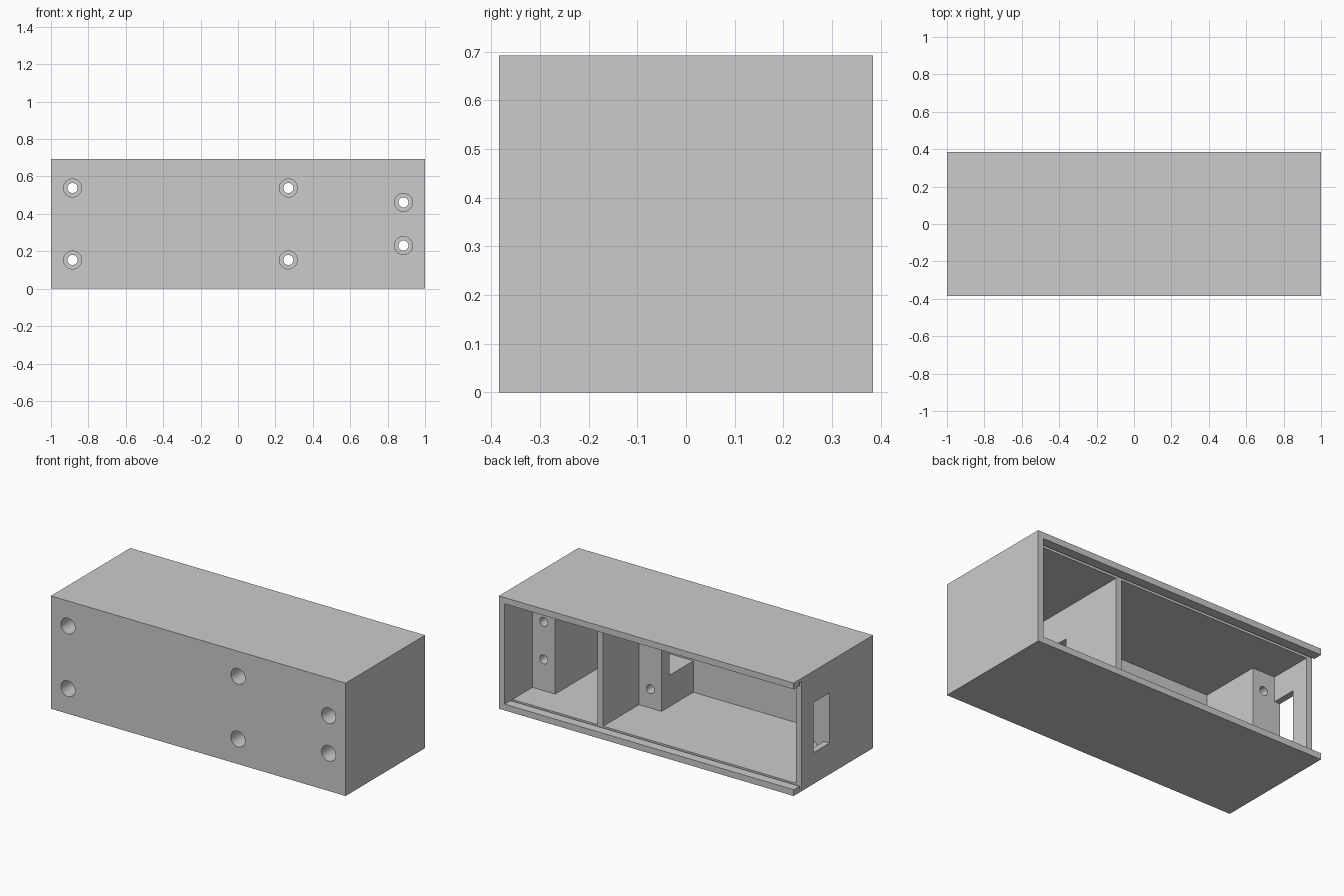
import bpy, math

if "Cube" in bpy.data.objects:
    bpy.data.objects.remove(bpy.data.objects["Cube"])

U = 2 / 104                      # one design step; the case is 104 x 40 x 36 steps
grey = bpy.data.materials.new("mid_grey")
grey.diffuse_color = (0.6, 0.6, 0.6, 1)
grey.use_nodes = True
grey.node_tree.nodes["Principled BSDF"].inputs["Base Color"].default_value = grey.diffuse_color


def pos(x, y, z):
    """Steps from the left, front, bottom corner to scene units."""
    return ((x - 52) * U, (y - 20) * U, z * U)


def box(name, lo, hi):
    a, b = pos(*lo), pos(*hi)
    bpy.ops.mesh.primitive_cube_add(size=1, location=[(p + q) / 2 for p, q in zip(a, b)])
    ob = bpy.context.object
    ob.name = name
    ob.scale = [q - p for p, q in zip(a, b)]
    bpy.ops.object.transform_apply(location=True, rotation=True, scale=True)
    ob.data.materials.append(grey)
    return ob


def rod(name, x, z, y0, y1, r):
    bpy.ops.mesh.primitive_cylinder_add(vertices=32, radius=r * U, depth=(y1 - y0) * U,
                                        location=pos(x, (y0 + y1) / 2, z),
                                        rotation=(math.pi / 2, 0, 0))
    ob = bpy.context.object
    ob.name = name
    bpy.ops.object.transform_apply(location=True, rotation=True, scale=True)
    ob.data.materials.append(grey)
    return ob


def combine(target, tool, op):
    mod = target.modifiers.new(tool.name, 'BOOLEAN')
    mod.operation, mod.object, mod.solver = op, tool, 'EXACT'
    bpy.context.view_layer.objects.active = target
    bpy.ops.object.modifier_apply(modifier=mod.name)
    bpy.data.objects.remove(tool, do_unlink=True)


# outer case, open at the back
case = box("case", (0, 0, 0), (104, 40, 36))
combine(case, box("cavity", (2, 2, 2), (102, 45, 34)), 'DIFFERENCE')

# sliding lid entry through the left wall, and the lid groove behind the lips
combine(case, box("lid_entry", (-3, 36, 2), (5, 45, 34)), 'DIFFERENCE')
combine(case, box("lid_groove", (-3, 36, 1), (102, 37, 35)), 'DIFFERENCE')

# divider between the compartments
combine(case, box("divider", (70, 1, 1), (72, 36, 35)), 'UNION')

# screw posts: x range, back face, screw x, screw heights
posts = [
    ((1, 10), 22, 6, (8, 28)),
    ((62, 71), 18, 66, (8, 28)),
    ((94, 103), 26, 98, (12, 24)),
]
for (x0, x1), back, sx, heights in posts:
    combine(case, box("screw_post", (x0, 1, 1), (x1, back, 35)), 'UNION')

# cable passage through the divider and its post
combine(case, box("cable_passage", (58, 2, 12), (76, 14, 24)), 'DIFFERENCE')

# side window in the left wall
combine(case, box("side_window", (-3, 22, 10), (4, 30, 26)), 'DIFFERENCE')

# counterbored screw holes from the front
for xs, back, sx, heights in posts:
    for z in heights:
        combine(case, rod("head_bore", sx, z, -2, back - 4, 2.5), 'DIFFERENCE')
        combine(case, rod("screw_hole", sx, z, back - 6, back + 2, 1.4), 'DIFFERENCE')

bpy.ops.object.select_all(action='DESELECT')
case.select_set(True)
bpy.context.view_layer.objects.active = case
bpy.ops.object.shade_smooth_by_angle(angle=math.radians(30))
